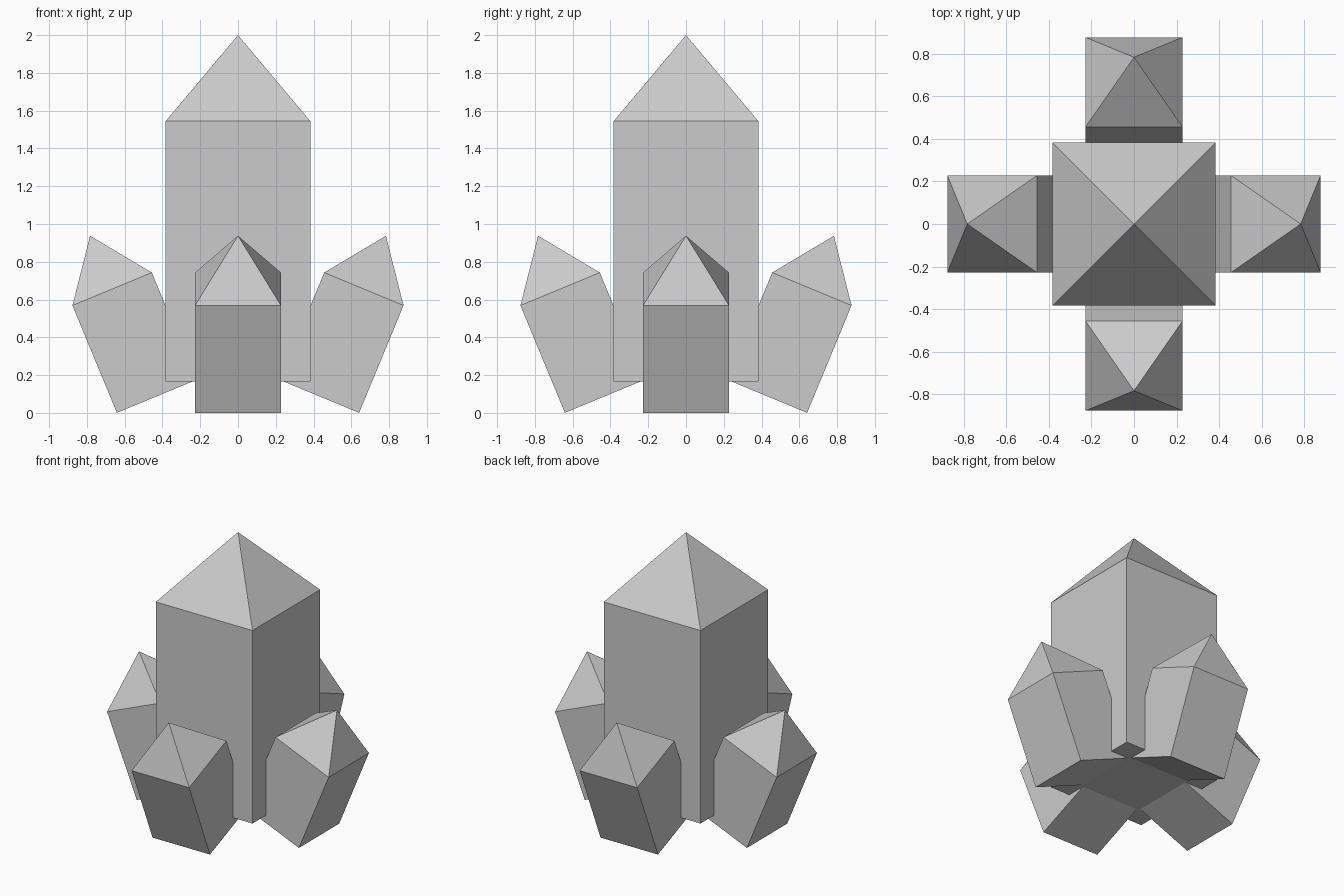
import bpy
import bmesh
from math import radians
from mathutils import Matrix, Vector

cube = bpy.data.objects.get("Cube")
if cube:
    bpy.data.objects.remove(cube, do_unlink=True)

# Single stone colour
stone = bpy.data.materials.new("grey_crystal")
stone.use_nodes = True
grey = (0.6, 0.6, 0.6, 1.0)
stone.diffuse_color = grey
stone.node_tree.nodes["Principled BSDF"].inputs["Base Color"].default_value = grey


def crystal(name, width, shaft, tip, matrix):
    """Square shaft standing on its origin, with a pyramid point on top."""
    bm = bmesh.new()
    bmesh.ops.create_cube(bm, size=1)
    bmesh.ops.translate(bm, verts=bm.verts, vec=(0, 0, 0.5))
    bmesh.ops.scale(bm, verts=bm.verts, vec=(width, width, shaft))
    bm.normal_update()
    top = [f for f in bm.faces if f.normal.z > 0.9]
    apex = bmesh.ops.poke(bm, faces=top)["verts"][0]
    apex.co.z += tip
    mesh = bpy.data.meshes.new(name)
    bm.to_mesh(mesh)
    bm.free()
    mesh.materials.append(stone)
    obj = bpy.data.objects.new(name, mesh)
    obj.matrix_world = matrix
    bpy.context.collection.objects.link(obj)


# Tall central crystal
crystal("main_crystal", 0.765, 1.38, 0.455, Matrix.Translation((0, 0, 0.165)))

# Four smaller crystals leaning outwards
lean = Matrix.Translation(Vector((0.431, 0, 0.0875))) @ Matrix.Rotation(radians(22.5), 4, "Y")
for i, side in enumerate(("left", "back", "right", "front")):
    turn = Matrix.Rotation(radians(90 * i), 4, "Z")
    crystal(side + "_crystal", 0.455, 0.615, 0.305, turn @ lean)
